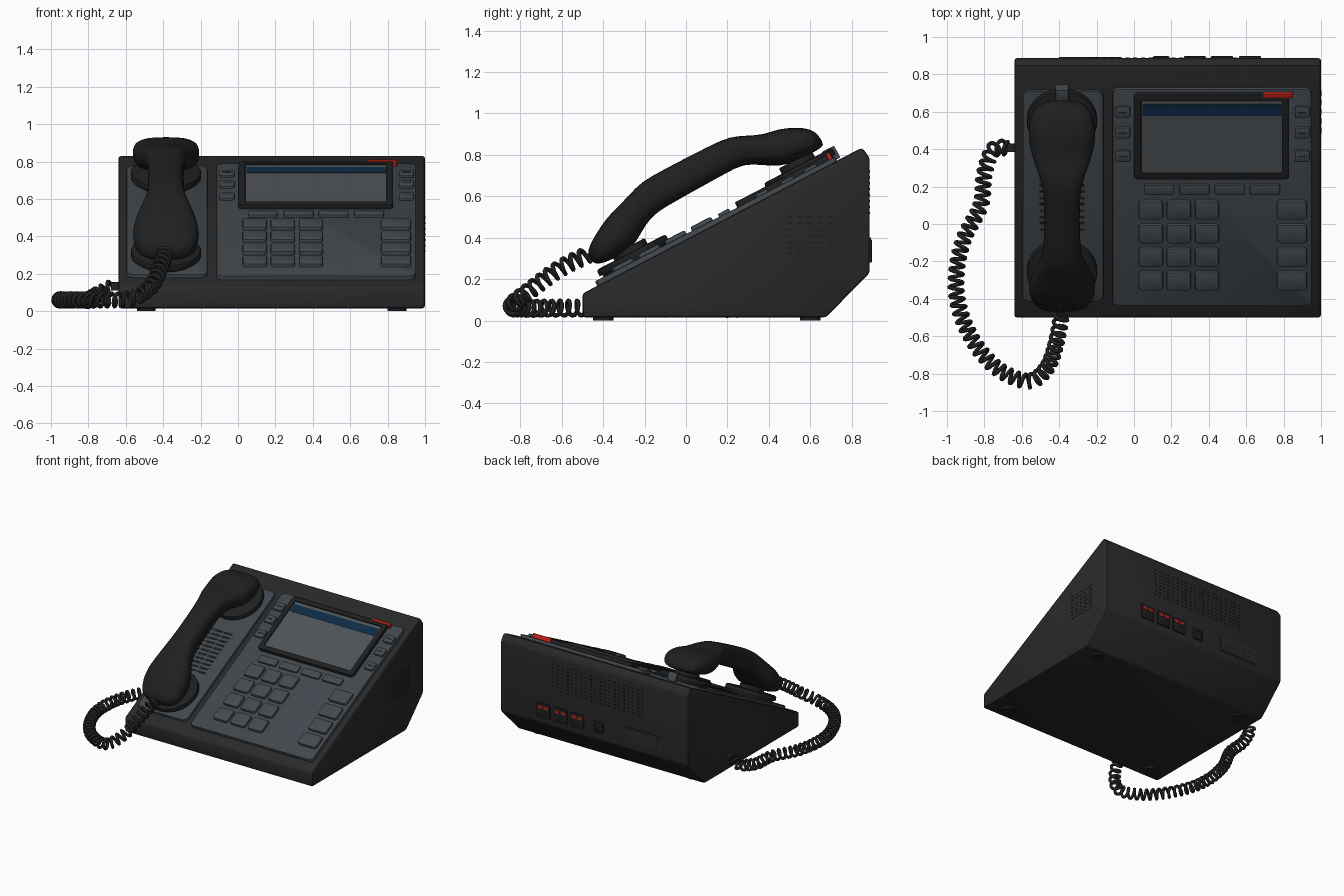
import bpy, bmesh, math
from mathutils import Vector, Matrix

if "Cube" in bpy.data.objects:
    bpy.data.objects.remove(bpy.data.objects["Cube"], do_unlink=True)


def material(name, r, g, b):
    m = bpy.data.materials.new(name)
    m.use_nodes = True
    m.diffuse_color = (r, g, b, 1)
    m.node_tree.nodes["Principled BSDF"].inputs["Base Color"].default_value = (r, g, b, 1)
    return m


SHELL = material("charcoal shell", 0.022, 0.022, 0.022)
BLACK = material("soft black", 0.014, 0.014, 0.014)
PANEL = material("slate panel", 0.052, 0.063, 0.073)
KEY = material("slate key", 0.058, 0.068, 0.077)
SCREEN = material("screen grey", 0.075, 0.085, 0.096)
BLUE = material("screen blue", 0.004, 0.024, 0.06)
RED = material("signal red", 0.5, 0.015, 0.008)

# Sloped deck frame: local x, y up the slope, z out of the slope
FRONT, BACK, LIP, CREST = -0.5, 0.85, 0.13, 0.83
TILT = math.atan2(CREST - LIP, BACK - FRONT)
C, S = math.cos(TILT), math.sin(TILT)
DECK = Matrix.Translation((0, FRONT, LIP)) @ Matrix.Rotation(TILT, 4, "X")
REAR = Matrix.Translation((0, 0.887, 0)) @ Matrix.Rotation(math.pi / 2, 4, "X") @ Matrix.Scale(-1, 4, (0, 0, 1))
SIDE = Matrix(((0, 0, 1, 1.0), (1, 0, 0, 0), (0, 1, 0, 0), (0, 0, 0, 1)))


def finish(bm, name, mats, frame=Matrix(), smooth=True):
    bm.transform(frame)
    bmesh.ops.recalc_face_normals(bm, faces=bm.faces)
    me = bpy.data.meshes.new(name)
    bm.to_mesh(me)
    bm.free()
    for m in mats:
        me.materials.append(m)
    ob = bpy.data.objects.new(name, me)
    bpy.context.collection.objects.link(ob)
    if smooth:
        bpy.ops.object.select_all(action="DESELECT")
        ob.select_set(True)
        bpy.context.view_layer.objects.active = ob
        bpy.ops.object.shade_smooth_by_angle(angle=math.radians(35))
    return ob


def add_box(bm, x0, x1, y0, y1, z0, z1):
    size = Matrix.Diagonal((x1 - x0, y1 - y0, z1 - z0, 1))
    mid = Matrix.Translation(((x0 + x1) / 2, (y0 + y1) / 2, (z0 + z1) / 2))
    return bmesh.ops.create_cube(bm, size=1, matrix=mid @ size)["verts"]


def plate(name, x0, x1, y0, y1, z0, z1, mat, r=0.02, edge=0.006, frame=DECK, sunk=None):
    """Rounded plate; sunk = (border, depth, material) recesses its top face."""
    bm = bmesh.new()
    add_box(bm, x0, x1, y0, y1, z0, z1)
    if r:
        upright = [e for e in bm.edges if abs(e.verts[0].co.z - e.verts[1].co.z) > 1e-5]
        bmesh.ops.bevel(bm, geom=upright, offset=r, segments=4, profile=0.5, affect="EDGES")
    if edge:
        rim = [e for e in bm.edges if all(v.co.z > z1 - 1e-5 for v in e.verts)]
        bmesh.ops.bevel(bm, geom=rim, offset=edge, segments=2, profile=0.5, affect="EDGES")
    mats = [mat]
    if sunk:
        top = max(bm.faces, key=lambda f: f.calc_center_median().z + f.calc_area())
        bmesh.ops.inset_region(bm, faces=[top], thickness=sunk[0])
        bmesh.ops.inset_region(bm, faces=[top], thickness=0.004, depth=-sunk[1])
        top.material_index = 1
        mats.append(sunk[2])
    return finish(bm, name, mats, frame)


def deck_plate(name, x0, x1, y0, y1, z0, z1, mat, **kw):
    """Plate on the slope, its length given in plan."""
    v0, v1 = ((y - FRONT + z1 * S) / C for y in (y0, y1))
    return plate(name, x0, x1, v0, v1, z0, z1, mat, **kw)


def cylinder(name, x, y, z0, z1, r, mat, frame=Matrix(), top=None, edge=0.006):
    bm = bmesh.new()
    bmesh.ops.create_cone(bm, cap_ends=True, segments=40, radius1=r, radius2=top or r, depth=z1 - z0,
                          matrix=Matrix.Translation((x, y, (z0 + z1) / 2)))
    rim = [e for e in bm.edges if all(v.co.z > z1 - 1e-5 for v in e.verts)]
    bmesh.ops.bevel(bm, geom=rim, offset=edge, segments=2, profile=0.5, affect="EDGES")
    return finish(bm, name, [mat], frame)


def slots(name, xs, ys, w, h, z0, z1, mat, frame):
    bm = bmesh.new()
    for x in xs:
        for y in ys:
            add_box(bm, x - w / 2, x + w / 2, y - h / 2, y + h / 2, z0, z1)
    return finish(bm, name, [mat], frame, False)


def spread(a, b, n):
    return [a + (b - a) * i / (n - 1) for i in range(n)]


# Wedge body
bm = bmesh.new()
side = [(FRONT, 0.015), (FRONT, LIP), (BACK, CREST + 0.005), (0.887, 0.785), (0.887, 0.23), (0.675, 0.015)]
face = bm.faces.new([bm.verts.new((-0.64, y, z)) for y, z in side])
ext = bmesh.ops.extrude_face_region(bm, geom=[face])["geom"]
bmesh.ops.translate(bm, vec=(1.64, 0, 0), verts=[v for v in ext if isinstance(v, bmesh.types.BMVert)])
bmesh.ops.bevel(bm, geom=bm.edges[:], offset=0.015, segments=2, profile=0.5, affect="EDGES")
finish(bm, "body", [SHELL])
for x in (-0.49, 0.85):
    for y in (-0.4, 0.6):
        cylinder("foot", x, y, 0, 0.03, 0.05, BLACK, edge=0.001)

# Deck panels
deck_plate("handset_panel", -0.595, -0.163, -0.417, 0.71, -0.01, 0.02, PANEL, r=0.04)
deck_plate("control_panel", -0.115, 0.95, -0.44, 0.72, -0.01, 0.025, PANEL, r=0.03)

# Display
deck_plate("display", 0.0, 0.83, 0.235, 0.69, 0.02, 0.052, BLACK, r=0.025, sunk=(0.032, 0.008, SCREEN))
deck_plate("status_bar", 0.045, 0.79, 0.578, 0.637, 0.042, 0.046, BLUE, r=0, edge=0)
deck_plate("message_light", 0.69, 0.85, 0.674, 0.692, 0.02, 0.056, RED, r=0.004, edge=0.002)

# Keys
for y in (0.595, 0.485, 0.36):
    for x in (-0.06, 0.9):
        deck_plate("line_key", x - 0.04, x + 0.04, y - 0.03, y + 0.03, 0.02, 0.04, KEY, r=0.012)
        deck_plate("line_mark", x - 0.022, x + 0.022, y - 0.003, y + 0.003, 0.04, 0.042, BLACK, r=0, edge=0)
for x in spread(0.135, 0.70, 4):
    deck_plate("soft_key", x - 0.08, x + 0.08, 0.153, 0.207, 0.02, 0.04, KEY, r=0.012)
for y in spread(0.07, -0.31, 4):
    for x in (0.09, 0.24, 0.39):
        deck_plate("number_key", x - 0.065, x + 0.065, y - 0.05, y + 0.05, 0.02, 0.045, KEY, r=0.02, edge=0.009)
    deck_plate("function_key", 0.765, 0.925, y - 0.05, y + 0.05, 0.02, 0.045, KEY, r=0.02, edge=0.009)

# Handset cradle, speaker slots and hook tab
HX = -0.385
for v in (0.30, 1.21):
    cylinder("cradle_base", HX, v, 0.01, 0.04, 0.165, BLACK, DECK, top=0.175)
    cylinder("cradle_ring", HX, v, 0.035, 0.07, 0.188, BLACK, DECK, edge=0.012)
    cylinder("cradle_pad", HX, v, 0.06, 0.1, 0.09, BLACK, DECK)
slots("speaker_slots", spread(HX - 0.085, HX + 0.085, 3), spread(0.54, 0.92, 11), 0.07, 0.014, 0.015, 0.023, BLACK, DECK)
deck_plate("hook_tab", HX - 0.035, HX + 0.035, 0.655, 0.715, 0.01, 0.075, PANEL, r=0.008)

# Handset: lofted sections of (length, half width, underside, top)
sections = [(0.112, 0.07, 0.11, 0.16), (0.135, 0.135, 0.088, 0.19), (0.19, 0.17, 0.08, 0.225),
            (0.27, 0.182, 0.08, 0.272), (0.35, 0.168, 0.10, 0.295), (0.42, 0.138, 0.155, 0.32),
            (0.50, 0.108, 0.184, 0.348), (0.60, 0.095, 0.188, 0.352), (0.89, 0.095, 0.197, 0.352),
            (0.98, 0.115, 0.197, 0.346), (1.05, 0.148, 0.155, 0.315), (1.13, 0.175, 0.104, 0.278),
            (1.21, 0.183, 0.09, 0.272), (1.29, 0.172, 0.09, 0.235), (1.345, 0.14, 0.094, 0.2),
            (1.366, 0.07, 0.10, 0.15)]


def power(t):
    return math.copysign(abs(t) ** 0.72, t)


bm = bmesh.new()
rings = []
for v, w, lo, hi in sections:
    angles = [math.tau * i / 20 for i in range(20)]
    rings.append([bm.verts.new((HX + w * power(math.cos(a)), v, (lo + hi) / 2 + (hi - lo) / 2 * power(math.sin(a))))
                  for a in angles])
for a, b in zip(rings, rings[1:]):
    for i in range(20):
        j = (i + 1) % 20
        bm.faces.new((a[i], a[j], b[j], b[i]))
bm.faces.new(rings[0])
bm.faces.new(rings[-1])
handset = finish(bm, "handset", [BLACK], DECK)
handset.data.shade_smooth()
handset.modifiers.new("Smooth", "SUBSURF").levels = 1

# Coiled cord along a smooth path
path = [Vector(p) for p in (
    (-0.67, 0.405, 0.13), (-0.75, 0.40, 0.09), (-0.80, 0.27, 0.06), (-0.82, 0.10, 0.06), (-0.91, -0.08, 0.06),
    (-0.95, -0.27, 0.06), (-0.935, -0.45, 0.06), (-0.85, -0.64, 0.06), (-0.72, -0.78, 0.06),
    (-0.56, -0.84, 0.07), (-0.46, -0.76, 0.14), (-0.41, -0.61, 0.25), (HX, -0.47, 0.32))]
ends = [2 * path[0] - path[1]] + path + [2 * path[-1] - path[-2]]
line = []
for a, b, c, d in zip(ends, ends[1:], ends[2:], ends[3:]):
    for i in range(60):
        t = i / 60
        line.append(0.5 * (2 * b + (c - a) * t + (2 * a - 5 * b + 4 * c - d) * t ** 2
                           + (3 * b - a - 3 * c + d) * t ** 3))
coil, run = [], 0
for p, q in zip(line, line[1:]):
    t = (q - p).normalized()
    out = t.cross(Vector((0, 0, 1))).normalized()
    run += (q - p).length
    turn = math.tau * run / 0.046
    coil.append(p + 0.036 * (out * math.cos(turn) + out.cross(t) * math.sin(turn)))
coil = [path[0]] + coil + [path[-1]]
cu = bpy.data.curves.new("coiled_cord", "CURVE")
cu.dimensions = "3D"
cu.bevel_depth, cu.bevel_resolution = 0.011, 1
cu.use_fill_caps = True
spline = cu.splines.new("POLY")
spline.points.add(len(coil) - 1)
for pt, co in zip(spline.points, coil):
    pt.co = (*co, 1)
cu.materials.append(BLACK)
bpy.context.collection.objects.link(bpy.data.objects.new("coiled_cord", cu))
plate("cord_socket", -0.68, -0.63, 0.385, 0.43, 0.11, 0.155, BLACK, r=0.005, edge=0.003, frame=Matrix())

# Rear sockets, label and vents
for x in (0.62, 0.47, 0.325):
    plate("rear_socket", x - 0.058, x + 0.058, 0.28, 0.39, -0.01, 0.01, BLACK, r=0.008, edge=0.002, frame=REAR)
    slots("socket_lights", (x - 0.025, x + 0.025), (0.362,), 0.036, 0.022, 0.008, 0.012, RED, REAR)
plate("power_socket", 0.1, 0.19, 0.285, 0.375, -0.01, 0.01, BLACK, r=0.012, frame=REAR, sunk=(0.012, 0.006, BLACK))
plate("rating_label", -0.4, -0.07, 0.28, 0.4, -0.004, 0.005, SHELL, r=0.005, edge=0, frame=REAR)
slots("label_lines", (-0.235,), spread(0.305, 0.375, 4), 0.26, 0.006, 0.004, 0.007, PANEL, REAR)
slots("rear_vents", spread(-0.24, 0.54, 20), spread(0.52, 0.72, 8), 0.022, 0.01, -0.004, 0.002, BLACK, REAR)

# Side vents
slots("side_vents", spread(0.5, 0.7, 5), spread(0.32, 0.5, 7), 0.03, 0.01, -0.004, 0.002, BLACK, SIDE)
